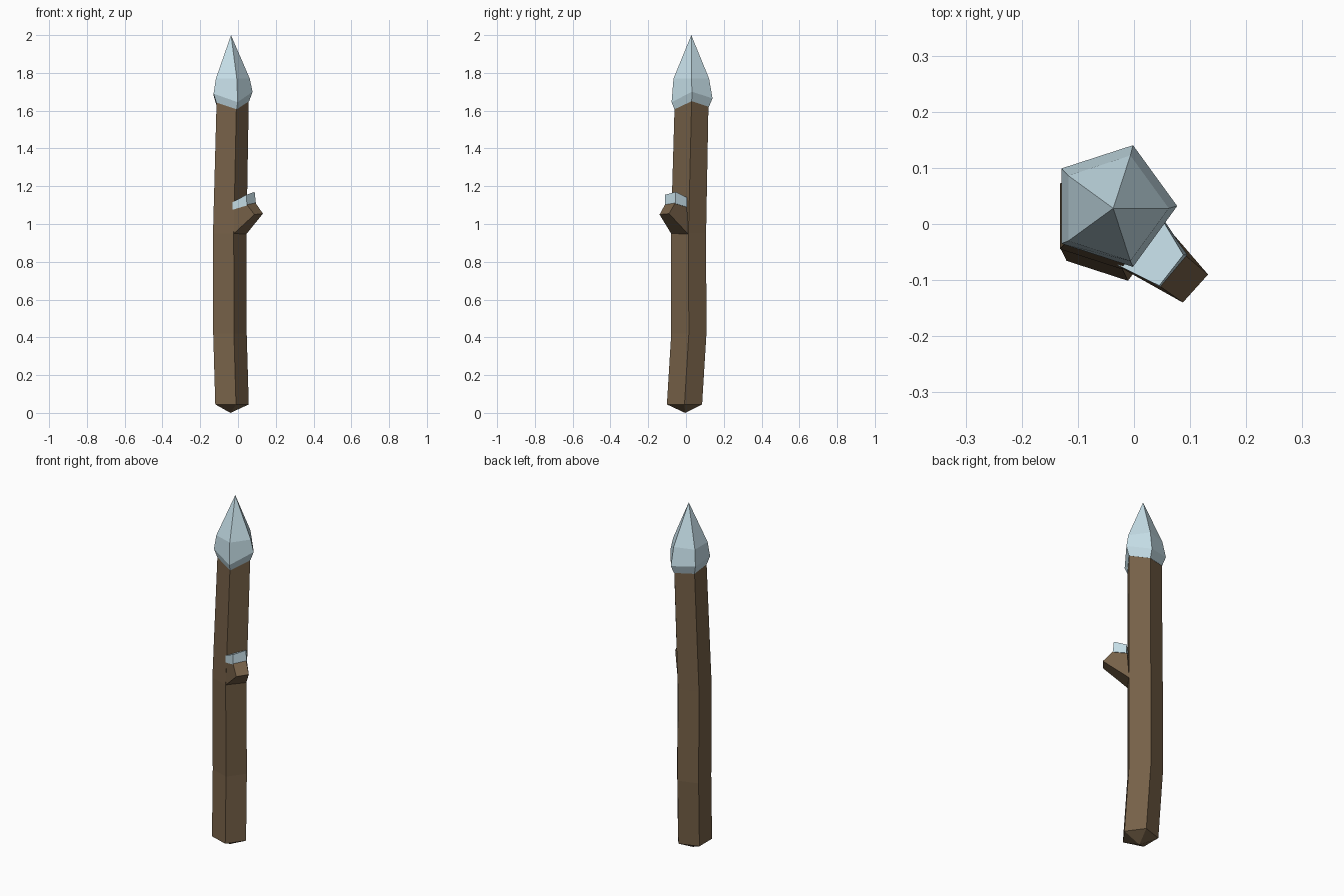
import bpy, bmesh, math
from mathutils import Vector

if "Cube" in bpy.data.objects:
    bpy.data.objects.remove(bpy.data.objects["Cube"])


def material(name, rgb):
    m = bpy.data.materials.new(name)
    m.diffuse_color = (*rgb, 1)
    m.use_nodes = True
    m.node_tree.nodes["Principled BSDF"].inputs["Base Color"].default_value = m.diffuse_color
    return m


BARK = material("brown bark", (0.18, 0.118, 0.064))
SNOW = material("pale blue snow", (0.56, 0.73, 0.80))


def finish(name, bm, mat):
    bmesh.ops.recalc_face_normals(bm, faces=bm.faces)
    mesh = bpy.data.meshes.new(name)
    bm.to_mesh(mesh)
    bm.free()
    mesh.materials.append(mat)
    obj = bpy.data.objects.new(name, mesh)
    bpy.context.collection.objects.link(obj)


def pentagon(cx, cy, r, heights):
    """Five corners, the first pointing to +x; one height per corner."""
    return [(cx + r * math.cos(i * math.tau / 5), cy + r * math.sin(i * math.tau / 5), z)
            for i, z in enumerate(heights)]


def loft(name, rings, bottom, top, mat):
    """Skin five-sided rings and close both ends with points."""
    bm = bmesh.new()
    rows = [[bm.verts.new(p) for p in ring] for ring in rings]
    low, high = bm.verts.new(bottom), bm.verts.new(top)
    for i in range(5):
        j = (i + 1) % 5
        for a, b in zip(rows, rows[1:]):
            bm.faces.new((a[i], a[j], b[j], b[i]))
        bm.faces.new((low, rows[0][j], rows[0][i]))
        bm.faces.new((rows[-1][i], rows[-1][j], high))
    finish(name, bm, mat)


def prism(name, side_a, side_b, mat):
    """Join two matching outlines into a solid."""
    bm = bmesh.new()
    a = [bm.verts.new(p) for p in side_a]
    b = [bm.verts.new(p) for p in side_b]
    n = len(a)
    bm.faces.new(a)
    bm.faces.new(b[::-1])
    for i in range(n):
        bm.faces.new((a[i], b[i], b[(i + 1) % n], a[(i + 1) % n]))
    finish(name, bm, mat)


# slightly bent trunk with a blunt pointed base
loft("trunk", [pentagon(x, y, r, [z] * 5) for x, y, r, z in (
    (-0.041, -0.008, 0.098, 0.045), (-0.052, 0.015, 0.098, 0.42),
    (-0.053, 0.013, 0.098, 0.95), (-0.037, 0.03, 0.094, 1.66))],
    (-0.04, -0.005, 0.0), (-0.037, 0.03, 1.7), BARK)

# pointed snow cap with an uneven lower edge
loft("snow_cap", [
    pentagon(-0.037, 0.03, 0.096, (1.65, 1.62, 1.63, 1.643, 1.607)),
    pentagon(-0.037, 0.032, 0.114, (1.70, 1.665, 1.68, 1.69, 1.645)),
    pentagon(-0.037, 0.028, 0.099, [1.77] * 5)],
    (-0.037, 0.03, 1.66), (-0.037, 0.028, 2.0), SNOW)

# short broken branch
prism("branch_stub",
      [(-0.027, -0.076, 0.945), (0.087, -0.14, 1.05), (0.045, -0.11, 1.105), (-0.032, -0.07, 1.085)],
      [(0.043, 0.013, 0.945), (0.132, -0.09, 1.055), (0.09, -0.055, 1.115), (0.05, 0.005, 1.095)],
      BARK)

# snow slab lying on the branch
prism("branch_snow",
      [(-0.03, -0.073, 1.075), (0.047, -0.112, 1.098), (0.045, -0.11, 1.155), (-0.03, -0.073, 1.115)],
      [(0.055, 0.005, 1.09), (0.095, -0.055, 1.108), (0.088, -0.055, 1.17), (0.052, 0.005, 1.14)],
      SNOW)
